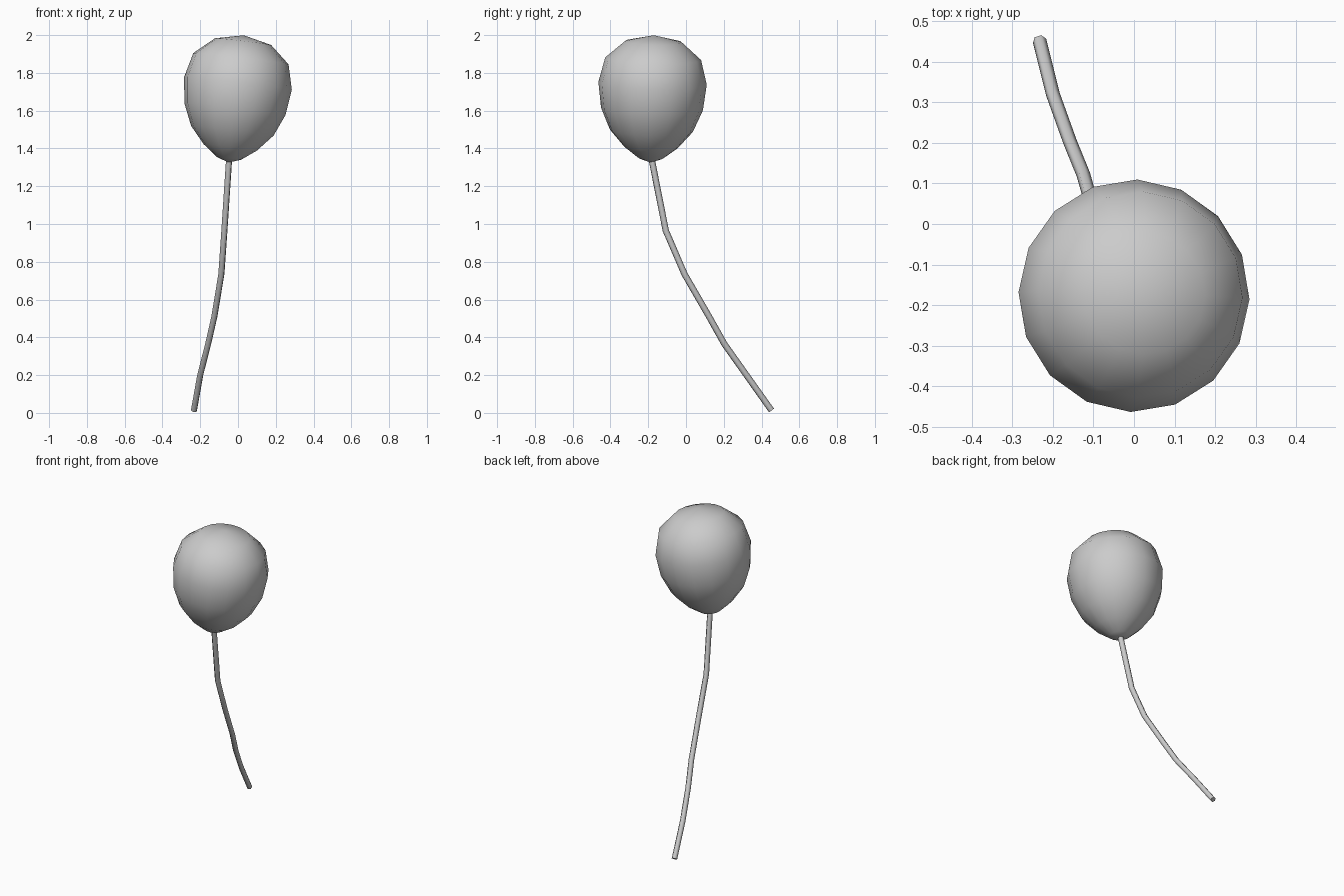
import bpy, bmesh, math
from mathutils import Vector

if "Cube" in bpy.data.objects:
    bpy.data.objects.remove(bpy.data.objects["Cube"])

# Balloon: 16-sided lathed teardrop, tilted slightly to the right
profile = [(0.065, -0.40), (0.142, -0.342), (0.22, -0.253), (0.27, -0.137),
           (0.287, 0.0), (0.254, 0.131), (0.15, 0.222)]
bottom, top, sides = -0.423, 0.256, 16

bm = bmesh.new()
rings = []
for r, z in profile:
    ring = []
    for i in range(sides):
        a = 2 * math.pi * i / sides - 0.03
        ring.append(bm.verts.new((r * math.cos(a), r * math.sin(a), z)))
    rings.append(ring)
low = bm.verts.new((0, 0, bottom))
high = bm.verts.new((0, 0, top))
for i in range(sides):
    j = (i + 1) % sides
    bm.faces.new((low, rings[0][j], rings[0][i]))
    bm.faces.new((high, rings[-1][i], rings[-1][j]))
    for a, b in zip(rings, rings[1:]):
        bm.faces.new((a[i], a[j], b[j], b[i]))
for f in bm.faces:
    f.smooth = True
mesh = bpy.data.meshes.new("balloon")
bm.to_mesh(mesh)
bm.free()
balloon = bpy.data.objects.new("balloon", mesh)
bpy.context.collection.objects.link(balloon)
balloon.location = (0, -0.177, 1.745)
balloon.rotation_mode = 'QUATERNION'
balloon.rotation_quaternion = Vector((0, 0, 1)).rotation_difference(Vector((0.12, 0.024, 1)))

# String: thin six-sided tube trailing back and left
path = [(-0.046, -0.185, 1.36), (-0.072, -0.107, 0.965), (-0.088, -0.008, 0.735),
        (-0.125, 0.122, 0.51), (-0.158, 0.203, 0.365), (-0.2, 0.32, 0.2),
        (-0.233, 0.452, 0.014)]
curve = bpy.data.curves.new("string", 'CURVE')
curve.dimensions = '3D'
curve.bevel_depth = 0.017
curve.bevel_resolution = 1
curve.use_fill_caps = True
spline = curve.splines.new('POLY')
spline.points.add(len(path) - 1)
for p, co in zip(spline.points, path):
    p.co = (*co, 1)
spline.use_smooth = True
string = bpy.data.objects.new("string", curve)
bpy.context.collection.objects.link(string)
